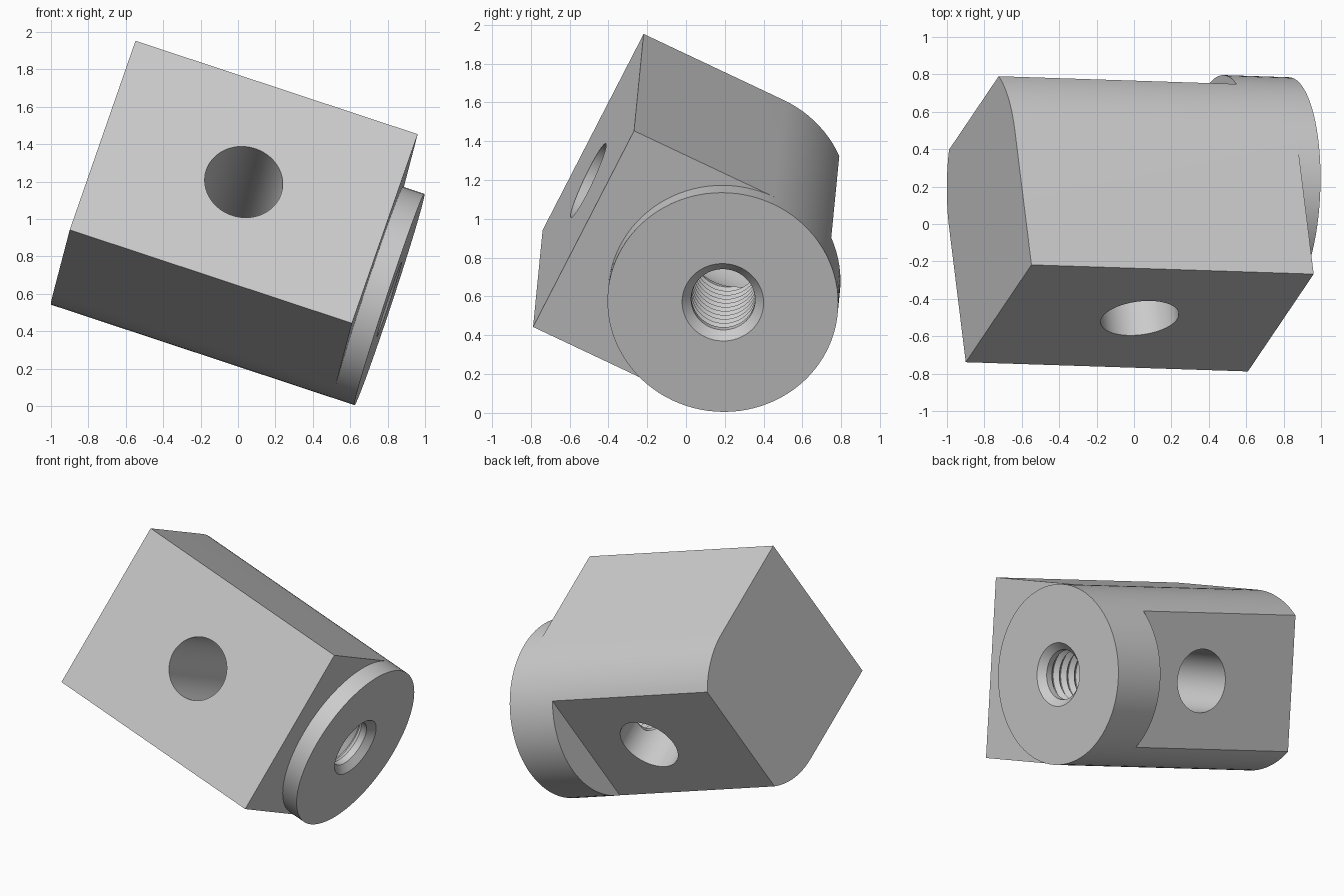
import bpy, bmesh
from math import sin, cos, pi, radians
from mathutils import Vector, Matrix

cube = bpy.data.objects.get("Cube")
if cube:
    bpy.data.objects.remove(cube, do_unlink=True)

# Local frame: x runs along the part, y from front face to rounded back, z across
R = 0.595          # radius of the round collar and back
FRONT = -0.803     # flat front face
BODY, LENGTH = 1.59, 1.71
HOLE = 0.21
SEG = 96

steel = bpy.data.materials.new("grey_steel")
steel.use_nodes = True
grey = (0.6, 0.6, 0.6, 1)
steel.diffuse_color = grey
steel.node_tree.nodes["Principled BSDF"].inputs["Base Color"].default_value = grey


def make_object(name, bm):
    bmesh.ops.recalc_face_normals(bm, faces=bm.faces)
    mesh = bpy.data.meshes.new(name)
    bm.to_mesh(mesh)
    bm.free()
    mesh.materials.append(steel)
    obj = bpy.data.objects.new(name, mesh)
    bpy.context.collection.objects.link(obj)
    return obj


def prism(name, outline, start, offset):
    """Extrude a closed outline of points along an offset."""
    bm = bmesh.new()
    face = bm.faces.new([bm.verts.new(Vector(p) + Vector(start)) for p in outline])
    made = bmesh.ops.extrude_face_region(bm, geom=[face])["geom"]
    verts = [g for g in made if isinstance(g, bmesh.types.BMVert)]
    bmesh.ops.translate(bm, vec=offset, verts=verts)
    return make_object(name, bm)


def lathe(name, profile):
    """Revolve (along, radius) points about the x axis and cap both ends."""
    bm = bmesh.new()
    rings = [[bm.verts.new((x, r * sin(2 * pi * i / SEG), r * cos(2 * pi * i / SEG)))
              for i in range(SEG)] for x, r in profile]
    for a, b in zip(rings, rings[1:]):
        for i in range(SEG):
            j = (i + 1) % SEG
            bm.faces.new((a[i], a[j], b[j], b[i]))
    bm.faces.new(rings[0])
    bm.faces.new(rings[-1])
    return make_object(name, bm)


def combine(target, tool, operation):
    """Apply a boolean and discard the tool."""
    tool.hide_render = True
    mod = target.modifiers.new("boolean", "BOOLEAN")
    mod.object, mod.operation, mod.solver = tool, operation, "EXACT"
    bpy.context.view_layer.update()
    graph = bpy.context.evaluated_depsgraph_get()
    mesh = bpy.data.meshes.new_from_object(target.evaluated_get(graph))
    target.modifiers.clear()
    target.data = mesh
    bpy.data.objects.remove(tool, do_unlink=True)


# Body: square front, half-round back
half = SEG // 2
arc = [(0, R * sin(pi * i / half), R * cos(pi * i / half)) for i in range(half + 1)]
body = prism("threaded_block", arc + [(0, FRONT, -R), (0, FRONT, R)],
             (0, 0, 0), (BODY, 0, 0))

# Round collar on the end
combine(body, lathe("collar", [(BODY, R), (LENGTH, R)]), "UNION")

# Flat milled on the back, stopping short of the collar
rect = [(-1, 0.39, -1), (1.34, 0.39, -1), (1.34, 0.39, 1), (-1, 0.39, 1)]
combine(body, prism("flat_cutter", rect, (0, 0, 0), (0, 1, 0)), "DIFFERENCE")

# Cross hole from front to back
circle = [(HOLE * cos(2 * pi * i / SEG), 0, HOLE * sin(2 * pi * i / SEG))
          for i in range(SEG)]
combine(body, prism("cross_hole_cutter", circle, (BODY / 2, -1.2, 0), (0, 2.4, 0)),
        "DIFFERENCE")

# Threaded hole with a chamfered mouth, opening into the cross hole
CREST, ROOT, PITCH = 0.165, 0.192, 0.066
profile = [(0.85, CREST)]
x = 0.96
while x + PITCH < LENGTH - 0.04:
    profile += [(x, CREST), (x + PITCH * 0.45, ROOT), (x + PITCH * 0.55, ROOT)]
    x += PITCH
profile += [(x, CREST), (LENGTH - 0.045, CREST), (LENGTH, HOLE), (LENGTH + 0.1, HOLE)]
combine(body, lathe("thread_cutter", profile), "DIFFERENCE")

# Smooth the round walls, then tilt into place
bpy.ops.object.select_all(action="DESELECT")
body.select_set(True)
bpy.context.view_layer.objects.active = body
bpy.ops.object.shade_smooth_by_angle(angle=radians(25))

along = Vector((0.949, -0.031, -0.314)).normalized()
across = Vector((0.294, 0.437, 0.849))
depth = across.cross(along).normalized()
across = along.cross(depth)
tilt = Matrix((along, depth, across)).transposed().to_4x4()
body.data.transform(Matrix.Translation((-0.813, 0.243, 1.107)) @ tilt)
